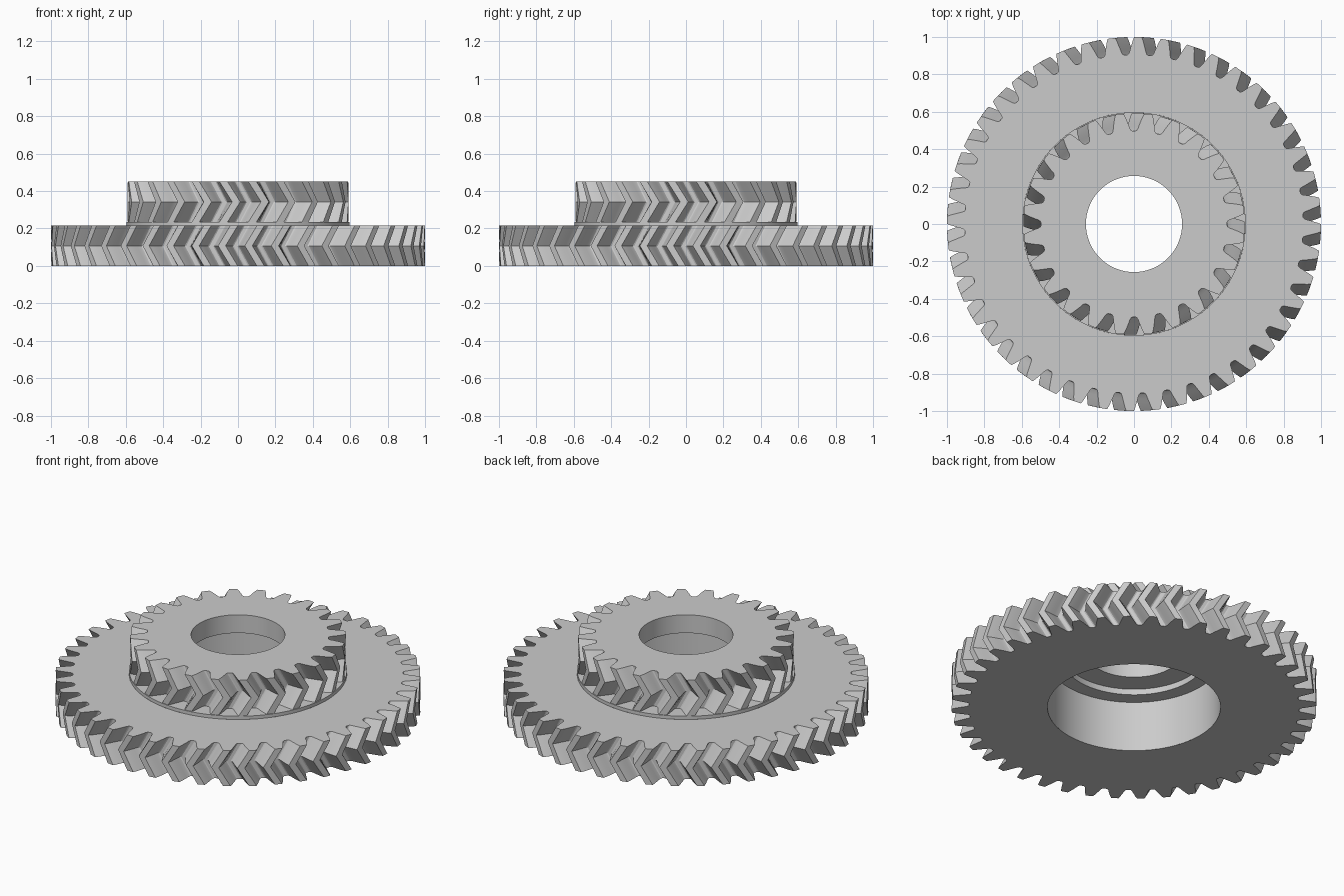
import bpy
import bmesh
import math

cube = bpy.data.objects.get("Cube")
if cube:
    bpy.data.objects.remove(cube, do_unlink=True)

steel = bpy.data.materials.new("plain grey steel")
steel.use_nodes = True
GREY = (0.6, 0.6, 0.6, 1)
steel.diffuse_color = GREY
steel.node_tree.nodes["Principled BSDF"].inputs["Base Color"].default_value = GREY

# Half of one tooth: (share of the pitch from the tooth centre, share of its height)
HALF_TOOTH = [(0.14, 1), (0.2, 0.78), (0.25, 0.55), (0.3, 0.33), (0.34, 0.14),
              (0.38, 0.04), (0.43, 0)]
TOOTH = [(-u, h) for u, h in reversed(HALF_TOOTH)] + HALF_TOOTH


def tooth_ring(teeth, root, tip, z, gap_angle):
    """Toothed outline with the centre of one gap at gap_angle."""
    pitch = math.tau / teeth
    points = []
    for i in range(teeth):
        for u, h in TOOTH:
            angle = gap_angle + (i + 0.5 + u) * pitch
            radius = root + (tip - root) * h
            points.append((radius * math.cos(angle), radius * math.sin(angle), z))
    return points


def circle_like(ring, radius, z):
    """Circle with its points in line with those of another ring."""
    angles = [math.atan2(y, x) for x, y, _ in ring]
    return [(radius * math.cos(a), radius * math.sin(a), z) for a in angles]


def circle(radius, z, count=128):
    steps = [math.tau * i / count for i in range(count)]
    return [(radius * math.cos(a), radius * math.sin(a), z) for a in steps]


def loft(name, rings):
    """Skin a list of rings, outward when the outside path climbs."""
    bm = bmesh.new()
    loops = [[bm.verts.new(p) for p in ring] for ring in rings]
    for low, high in zip(loops, loops[1:]):
        for i in range(len(low)):
            j = (i + 1) % len(low)
            bm.faces.new((low[i], low[j], high[j], high[i]))
    mesh = bpy.data.meshes.new(name)
    bm.to_mesh(mesh)
    bm.free()
    mesh.materials.append(steel)
    obj = bpy.data.objects.new(name, mesh)
    bpy.context.collection.objects.link(obj)
    bpy.ops.object.select_all(action="DESELECT")
    obj.select_set(True)
    bpy.context.view_layer.objects.active = obj
    bpy.ops.object.shade_smooth_by_angle(angle=math.radians(25))
    return obj


def herringbone(teeth, root, tip, bottom, top, gap_angle, twist):
    """Bottom, middle and top outlines of a double helical gear."""
    middle = (bottom + top) / 2
    return [tooth_ring(teeth, root, tip, bottom, gap_angle),
            tooth_ring(teeth, root, tip, middle, gap_angle + twist),
            tooth_ring(teeth, root, tip, top, gap_angle)]


BASE_TOP, COLLAR_TOP, TOP = 0.215, 0.235, 0.45
COLLAR_R, BORE_R, SHAFT_R = 0.597, 0.474, 0.257

# Large lower gear, with its underside reaching in to the bore
wheel = herringbone(44, 0.905, 1.0, 0, BASE_TOP, 0.05, -0.065)
loft("large_gear", [circle_like(wheel[0], BORE_R, 0)] + wheel
     + [circle_like(wheel[2], COLLAR_R, BASE_TOP)])

# Thin collar between the gears
loft("collar", [circle(COLLAR_R, BASE_TOP), circle(COLLAR_R, COLLAR_TOP),
                circle(0.485, COLLAR_TOP)])

# Small upper gear, with its top face reaching in to the shaft hole
pinion = herringbone(24, 0.498, 0.592, COLLAR_TOP, TOP, 0, 0.115)
loft("small_gear", pinion + [circle_like(pinion[2], SHAFT_R, TOP)])

# Stepped bore, from the shaft hole down to the wide recess
loft("stepped_bore", [circle(SHAFT_R, TOP), circle(SHAFT_R, 0.34),
                      circle(0.39, 0.34), circle(0.39, 0.305),
                      circle(BORE_R, 0.305), circle(BORE_R, 0)])
